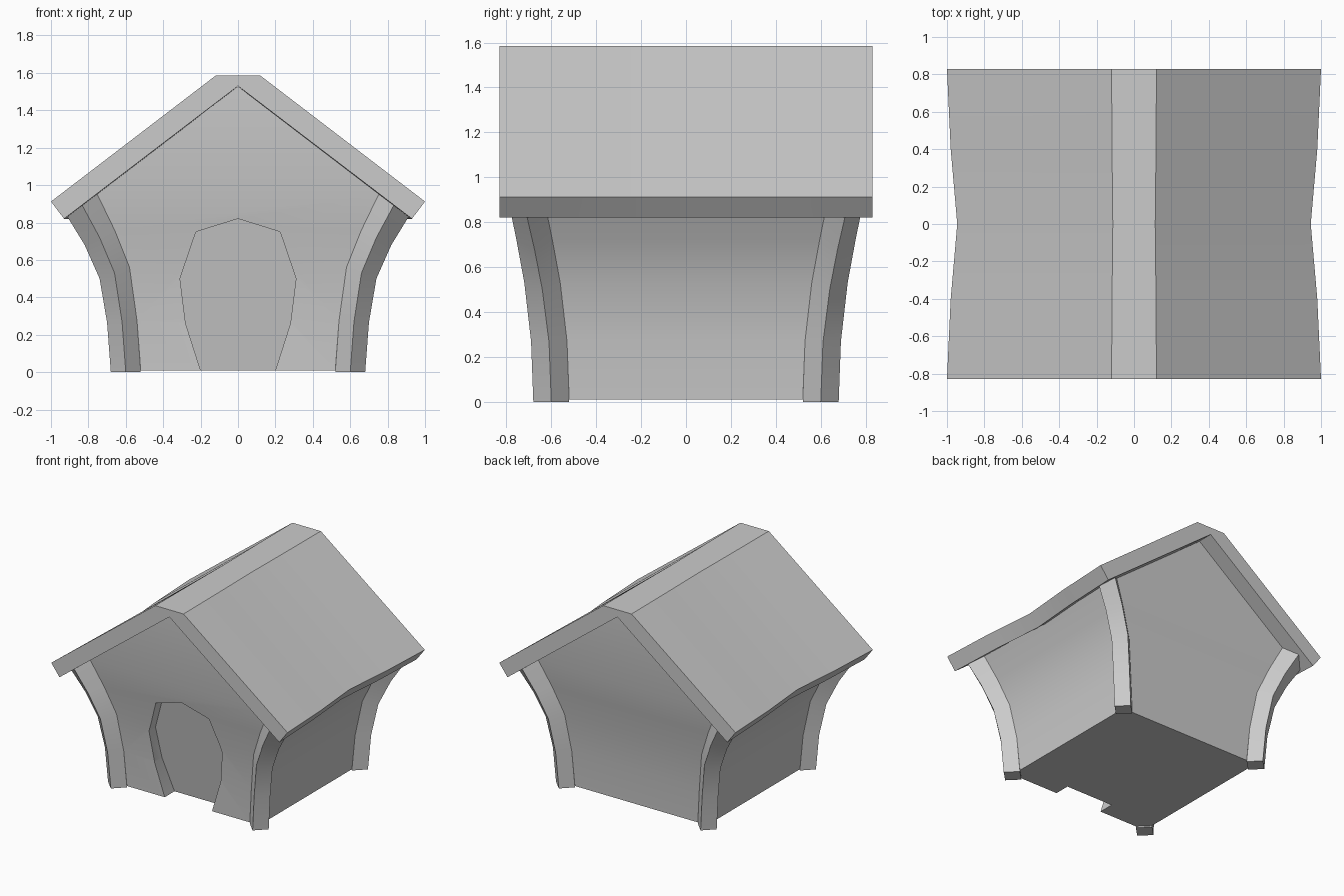
import bpy, bmesh
from math import radians

if "Cube" in bpy.data.objects:
    bpy.data.objects.remove(bpy.data.objects["Cube"])


def make(name, verts, faces, smooth=None):
    bm = bmesh.new()
    vs = [bm.verts.new(v) for v in verts]
    for f in faces:
        bm.faces.new([vs[i] for i in f])
    bmesh.ops.recalc_face_normals(bm, faces=bm.faces)
    mesh = bpy.data.meshes.new(name)
    bm.to_mesh(mesh)
    bm.free()
    ob = bpy.data.objects.new(name, mesh)
    bpy.context.collection.objects.link(ob)
    if smooth:
        shade(ob, smooth)
    return ob


def activate(ob):
    bpy.ops.object.select_all(action='DESELECT')
    ob.select_set(True)
    bpy.context.view_layer.objects.active = ob


def shade(ob, degrees):
    activate(ob)
    bpy.ops.object.shade_smooth_by_angle(angle=radians(degrees))


def loft(name, rings, smooth=None):
    """Skin equal-sized closed rings and cap both ends."""
    n, m = len(rings[0]), len(rings)
    faces = [(r * n + i, r * n + (i + 1) % n, (r + 1) * n + (i + 1) % n, (r + 1) * n + i)
             for r in range(m - 1) for i in range(n)]
    faces += [tuple(range(n)), tuple(range((m - 1) * n, m * n))]
    return make(name, [v for r in rings for v in r], faces, smooth)


# Flared corner path: x, y, z, tilt of the cross-section
PATH = [(.60, .60, 0, 0), (.62, .61, .27, .005), (.66, .64, .53, .03),
        (.74, .675, .72, .04), (.833, .71, .892, .06)]
H = .08


def corner(p, dx, dy, sx, sy, lift=0):
    x, y, z, t = p
    return (sx * (x + dx * H), sy * (y + dy * H), max(z - dx * t, lift))


# Corner posts, diamond section
for sx, side in ((-1, "left"), (1, "right")):
    for sy, end in ((-1, "front"), (1, "back")):
        loft(f"{end}_{side}_post",
             [[corner(p, dx, dy, sx, sy) for dx, dy in ((0, 1), (1, 0), (0, -1), (-1, 0))]
              for p in PATH], 25)

# Body walls between the posts, with gables
order = [(-1, 0, -1, -1), (-1, 0, 1, -1), (0, -1, 1, -1), (0, -1, 1, 1),
         (-1, 0, 1, 1), (-1, 0, -1, 1), (0, -1, -1, 1), (0, -1, -1, -1)]
verts = [corner(p, *o, lift=.01) for p in PATH for o in order]
faces = [(r * 8 + i, r * 8 + (i + 1) % 8, r * 8 + 8 + (i + 1) % 8, r * 8 + 8 + i)
         for r in range(4) for i in range(8)]
verts += [(0, -.71, 1.528), (0, .71, 1.528)]
faces += [tuple(range(8)), (32, 33, 40), (36, 37, 41),
          (40, 33, 34, 35, 36, 41), (41, 37, 38, 39, 32, 40)]
body = make("walls", verts, faces)

# Doorway recess with leaning back panel
half = [(.20, -.05), (.20, .01), (.28, .26), (.31, .50), (.225, .75)]
door = half + [(0, .82)] + [(-x, z) for x, z in reversed(half)]
cutter = loft("doorway_cutter", [[(x, -1, z) for x, z in door],
                                 [(x, -.48 - .15 * z, z) for x, z in door]])
cutter.hide_render = True
mod = body.modifiers.new("doorway", 'BOOLEAN')
mod.operation = 'DIFFERENCE'
mod.solver = 'EXACT'
mod.object = cutter
activate(body)
bpy.ops.object.modifier_apply(modifier=mod.name)
bpy.data.objects.remove(cutter)
shade(body, 25)

# Roof, pinched towards the middle
profile = [(.12, 1.585), (1, .912), (.93, .82), (0, 1.53),
           (-.93, .82), (-1, .912), (-.12, 1.585)]
loft("roof", [[(x * s, y, z) for x, z in profile]
              for y, s in ((-.83, 1), (-.4, .98), (0, .945), (.4, .98), (.83, 1))], 25)
